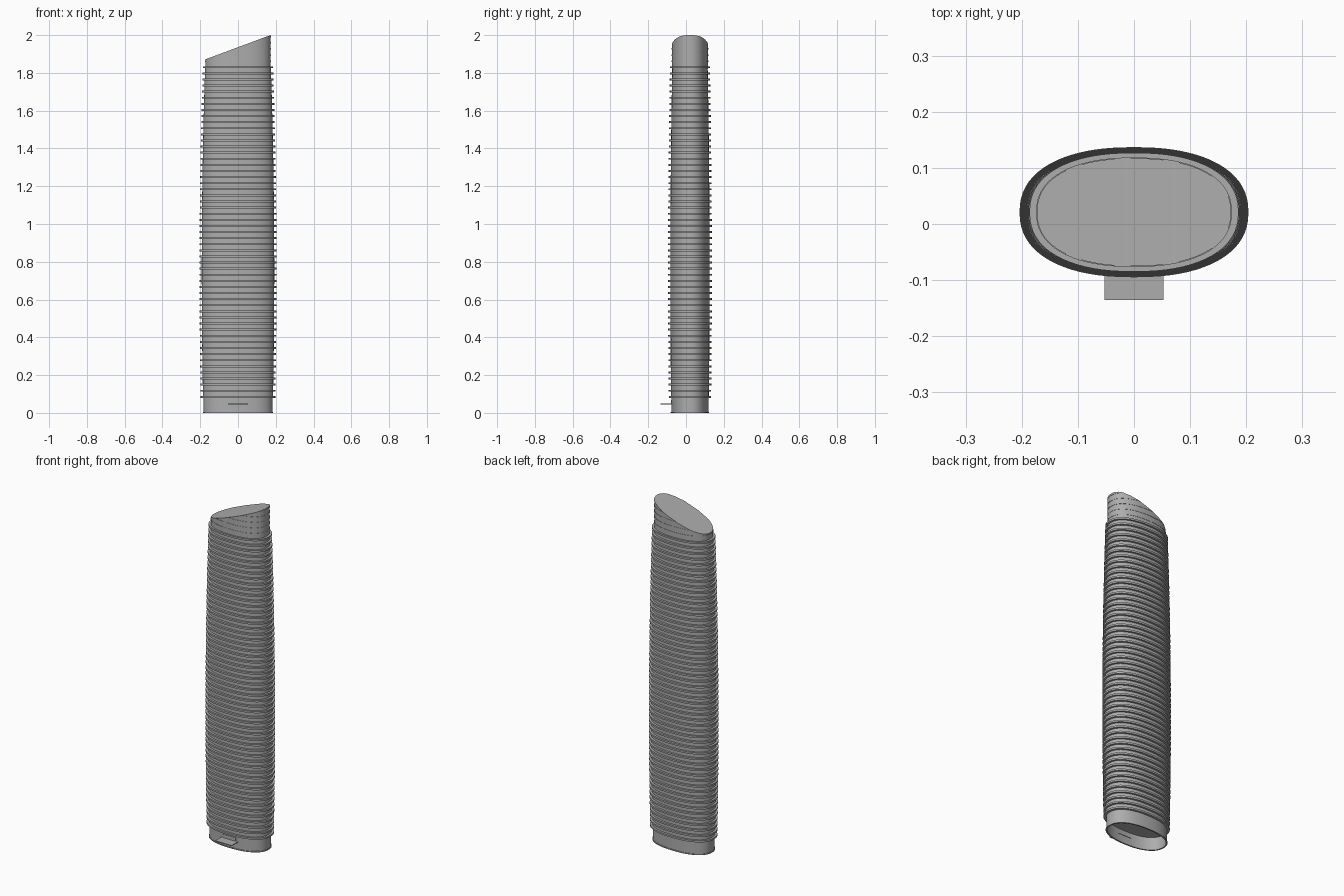
import bpy, bmesh, math
from mathutils import Vector

if "Cube" in bpy.data.objects:
    bpy.data.objects.remove(bpy.data.objects["Cube"])

SIDES = 72
CENTRE_Y = 0.021
BASE_TOP, FIN_TOP, FINS = 0.085, 1.83, 55
PITCH = (FIN_TOP - BASE_TOP) / (FINS - 1)
FIN_DEPTH, FIN_HALF = 0.012, 0.005

grey = bpy.data.materials.new("facade grey")
grey.use_nodes = True
grey.diffuse_color = (0.42, 0.42, 0.42, 1)
grey.node_tree.nodes["Principled BSDF"].inputs["Base Color"].default_value = (0.42, 0.42, 0.42, 1)


def signed_pow(v, p):
    return math.copysign(abs(v) ** p, v)


def add_ring(bm, z, rx, ry):
    """Rounded oval cross-section at height z."""
    verts = []
    for i in range(SIDES):
        a = 2 * math.pi * i / SIDES
        x = rx * signed_pow(math.cos(a), 2 / 2.3)
        y = ry * signed_pow(math.sin(a), 2 / 2.3)
        verts.append(bm.verts.new((x, y + CENTRE_Y, z)))
    return verts


def loft(bm, sections, closed=False):
    """Skin a list of (z, rx, ry) sections, optionally looping to the first."""
    rings = [add_ring(bm, *s) for s in sections]
    pairs = list(zip(rings, rings[1:]))
    if closed:
        pairs.append((rings[-1], rings[0]))
    for a, b in pairs:
        for i in range(SIDES):
            j = (i + 1) % SIDES
            bm.faces.new((a[i], a[j], b[j], b[i]))
    return rings


def finish(bm, name):
    bmesh.ops.recalc_face_normals(bm, faces=bm.faces[:])
    mesh = bpy.data.meshes.new(name)
    bm.to_mesh(mesh)
    bm.free()
    mesh.materials.append(grey)
    obj = bpy.data.objects.new(name, mesh)
    bpy.context.collection.objects.link(obj)
    bpy.ops.object.select_all(action='DESELECT')
    obj.select_set(True)
    bpy.context.view_layer.objects.active = obj
    bpy.ops.object.shade_smooth_by_angle(angle=math.radians(30))
    return obj


def fin_radii(z, inset=0.0):
    """Gently bulging outline of the tower."""
    s = 1 - 0.075 * (z - 0.75) ** 2
    return 0.204 * s - inset, 0.116 * s - inset


# Hollow base: outer wall, open underside, ceiling inside
bm = bmesh.new()
rings = loft(bm, [(BASE_TOP, 0.182, 0.099), (0.006, 0.182, 0.099), (0.006, 0.185, 0.102),
                  (0, 0.185, 0.102), (0, 0.177, 0.094), (0.075, 0.177, 0.094)])
bm.faces.new(rings[-1])
finish(bm, "base")

# Bulging shaft
bm = bmesh.new()
steps = 24
levels = [0.08 + (FIN_TOP - 0.08) * i / steps for i in range(steps + 1)]
rings = loft(bm, [(z, *fin_radii(z, FIN_DEPTH)) for z in levels])
bm.faces.new(rings[0])
bm.faces.new(rings[-1])
finish(bm, "shaft")

# Floor fins wrapping the shaft
bm = bmesh.new()
for i in range(FINS):
    z = BASE_TOP + i * PITCH
    outer, inner = fin_radii(z), fin_radii(z, FIN_DEPTH + 0.004)
    lo, hi = z - FIN_HALF, z + FIN_HALF
    loft(bm, [(lo, *inner), (lo, *outer), (hi, *outer), (hi, *inner)], closed=True)
finish(bm, "floor_fins")

# Crown with faint floor lines, sliced by a sloping roof
bm = bmesh.new()
sections = [(FIN_TOP - 0.01, 0.173, 0.096)]
for i in range(1, 6):
    z = FIN_TOP + i * PITCH
    for dz, grow in ((-0.004, 0), (-0.004, 0.0015), (0.004, 0.0015), (0.004, 0)):
        sections.append((z + dz, 0.173 + grow, 0.096 + grow))
sections.append((2.05, 0.173, 0.096))
loft(bm, sections)
cut = bmesh.ops.bisect_plane(bm, geom=bm.verts[:] + bm.edges[:] + bm.faces[:],
                             plane_co=Vector((0, 0, 1.936)),
                             plane_no=Vector((-0.128, 0, 0.344)), clear_outer=True)
edges = [e for e in cut["geom_cut"] if isinstance(e, bmesh.types.BMEdge)]
bmesh.ops.triangle_fill(bm, edges=edges, use_beauty=True)
finish(bm, "crown")


def box(name, x, y0, y1, z0, z1):
    bm = bmesh.new()
    bmesh.ops.create_cube(bm, size=1)
    for v in bm.verts:
        v.co = (v.co.x * 2 * x, y0 if v.co.y < 0 else y1, z0 if v.co.z < 0 else z1)
    return finish(bm, name)


# Entrance canopy and door panel
box("entrance_canopy", 0.053, -0.135, -0.07, 0.045, 0.049)
box("entrance_panel", 0.04, -0.08, -0.073, 0.049, 0.069)
